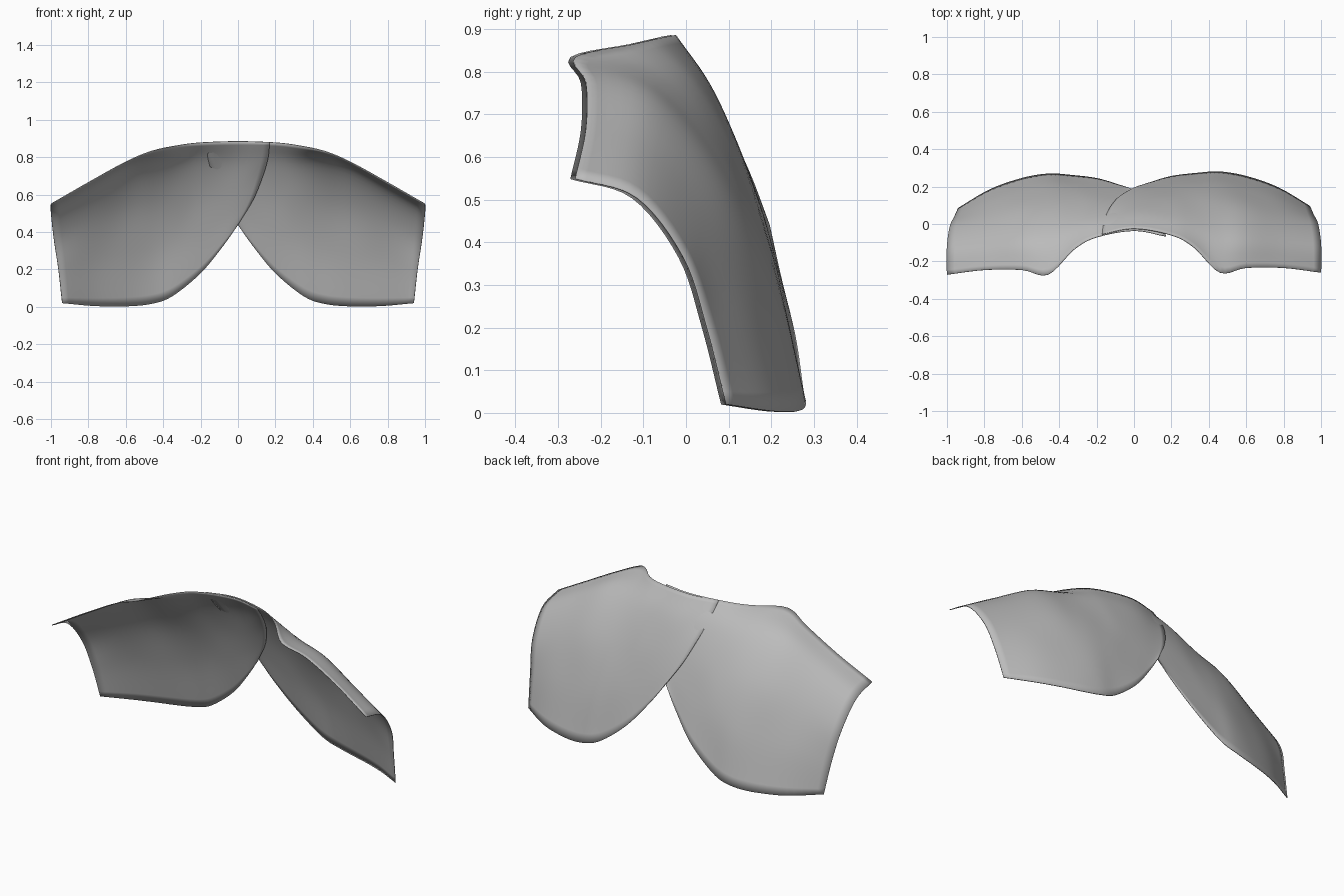
import bpy, bmesh, math
from mathutils import Vector

if "Cube" in bpy.data.objects:
    bpy.data.objects.remove(bpy.data.objects["Cube"])

# Control sections of one panel, from centre overlap edge to arm opening;
# each runs from the neck / shoulder edge down the back to the hem
SECTIONS = [
    [(-.17, -.06, .88), (-.16, .01, .79), (-.13, .08, .69), (-.08, .14, .57), (0, .19, .44)],
    [(0, -.03, .885), (.02, .05, .77), (.04, .115, .63), (.06, .17, .48), (.08, .215, .325)],
    [(.2, -.065, .878), (.2, .03, .77), (.2, .12, .6), (.2, .19, .4), (.2, .25, .18)],
    [(.32, -.13, .863), (.32, 0, .76), (.32, .11, .58), (.33, .2, .35), (.35, .268, .058)],
    [(.46, -.265, .833), (.46, -.07, .765), (.46, .09, .57), (.46, .2, .31), (.46, .274, .017)],
    [(.6, -.24, .775), (.6, -.08, .725), (.6, .07, .54), (.6, .17, .29), (.6, .25, .003)],
    [(.8, -.24, .665), (.79, -.1, .62), (.78, .02, .48), (.77, .12, .26), (.77, .19, .005)],
    [(1, -.265, .55), (1, -.12, .505), (.985, -.01, .365), (.96, .045, .2), (.94, .09, .02)],
]


def spline(points, steps):
    """Smooth curve through the points (Catmull-Rom)."""
    p = [Vector(q) for q in points]
    p = [2 * p[0] - p[1]] + p + [2 * p[-1] - p[-2]]
    out = []
    for i in range(1, len(p) - 2):
        a, b, c, d = p[i - 1:i + 3]
        for k in range(steps):
            t = k / steps
            out.append(0.5 * (2 * b + (c - a) * t + (2 * a - 5 * b + 4 * c - d) * t * t
                              + (3 * b - a - 3 * c + d) * t ** 3))
    return out + [p[-2]]


cloth = bpy.data.materials.new("grey_cloth")
cloth.diffuse_color = (0.5, 0.5, 0.5, 1)
cloth.use_nodes = True
cloth.node_tree.nodes["Principled BSDF"].inputs["Base Color"].default_value = cloth.diffuse_color


def panel(name, side, shift):
    """One cape panel; side mirrors it, shift separates the overlapping layers."""
    columns = [spline(s, 6) for s in SECTIONS]
    rows = [spline(r, 5) for r in zip(*columns)]
    bm = bmesh.new()
    grid = [[bm.verts.new((side * v.x, v.y + shift, max(v.z, 0.003))) for v in r] for r in rows]
    for r0, r1 in zip(grid, grid[1:]):
        for i in range(len(r0) - 1):
            quad = [r0[i], r1[i], r1[i + 1], r0[i + 1]]
            bm.faces.new(quad[::-1] if side > 0 else quad)
    # make the outside of the back face outwards
    bm.normal_update()
    if sum(f.normal.y for f in bm.faces) < 0:
        bmesh.ops.reverse_faces(bm, faces=bm.faces[:])
    mesh = bpy.data.meshes.new(name)
    bm.to_mesh(mesh)
    bm.free()
    mesh.materials.append(cloth)
    ob = bpy.data.objects.new(name, mesh)
    bpy.context.collection.objects.link(ob)
    thick = ob.modifiers.new("thickness", 'SOLIDIFY')
    thick.thickness = 0.004
    thick.offset = 0
    bpy.ops.object.select_all(action='DESELECT')
    ob.select_set(True)
    bpy.context.view_layer.objects.active = ob
    bpy.ops.object.shade_smooth_by_angle(angle=math.radians(40))


# Outer right panel overlaps the inner left panel at the centre back
panel("right_cape_panel", 1, 0.005)
panel("left_cape_panel", -1, -0.006)
